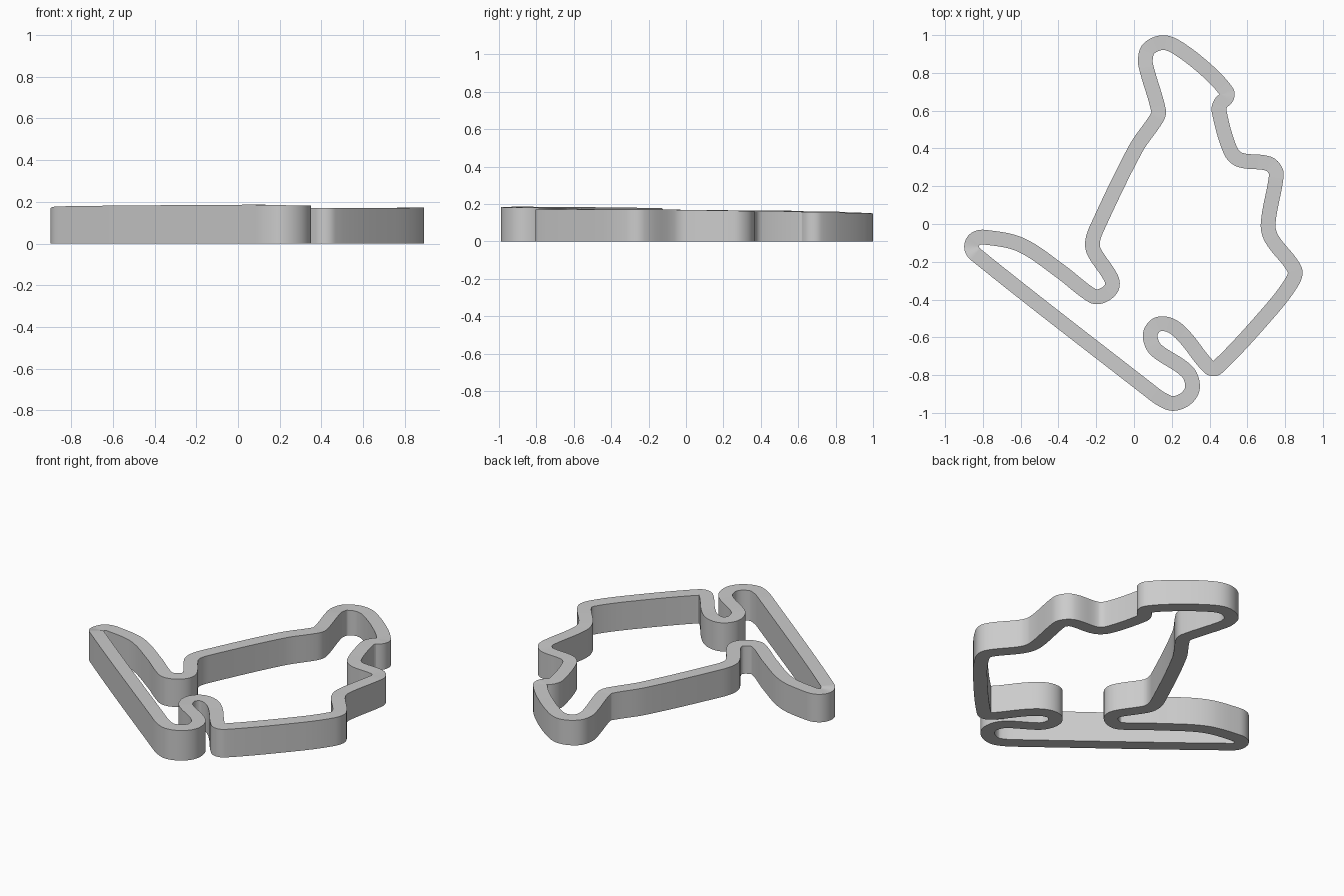
import bpy
import bmesh
from mathutils import Vector
from mathutils.geometry import interpolate_bezier

cube = bpy.data.objects.get("Cube")
if cube:
    bpy.data.objects.remove(cube, do_unlink=True)

HALF_WIDTH = 0.039
STEPS = 8

# Circuit centre line by section, clockwise: starting height, then points (in hundredths)
sections = {
    "back_bend": (15, [(16, 96), (25, 92), (40, 80), (49, 70)]),
    "kink": (15.8, [(49, 67), (46, 64), (45, 60), (51, 39), (56, 34)]),
    "right_corner": (16.2, [(71, 32), (75, 28), (75, 23), (71, 0), (73, -8)]),
    "right_bulge": (17.2, [(85, -24), (84, -30), (72, -46), (44, -76), (40, -76)]),
    "inner_hairpin": (17, [(27, -60), (20, -54), (13, -53), (9, -57), (9, -62), (12, -67)]),
    "front_hairpin": (18, [(28, -78), (31, -86), (28, -92), (21, -95), (15, -93)]),
    "long_straight": (18.6, [(8, -88), (-84, -16)]),
    "left_hairpin": (17, [(-86, -12), (-84, -8), (-79, -7), (-60, -11), (-39, -25)]),
    "left_bend": (17, [(-22, -38), (-17, -38), (-12, -34), (-12, -29), (-21, -15), (-22, -10)]),
    "back_straight": (16.8, [(-20, -3), (1, 40), (12, 56)]),
    "back_climb": (16.2, [(13, 60), (7, 81), (6, 87), (8, 93)]),
}

# Join the sections, blending each height into the next
points = []
parts = list(sections.values())
for i, (height, section) in enumerate(parts):
    following = parts[(i + 1) % len(parts)][0]
    for k, (x, y) in enumerate(section):
        z = height + (following - height) * k / len(section)
        points.append(Vector((x, y, z)) / 100)


def direction(line, i):
    """Unit direction of a closed line at point i."""
    return (line[(i + 1) % len(line)] - line[i - 1]).normalized()


# Smooth the closed line
path = []
for i, start in enumerate(points):
    j = (i + 1) % len(points)
    end = points[j]
    reach = (end - start).length / 3
    path += interpolate_bezier(start, start + direction(points, i) * reach,
                               end - direction(points, j) * reach, end, STEPS + 1)[:-1]

# Sweep a rectangular cross-section standing on the ground
bm = bmesh.new()
rings = []
for i, p in enumerate(path):
    d = direction(path, i)
    side = Vector((-d.y, d.x, 0)).normalized() * HALF_WIDTH
    outer, inner = p + side, p - side
    corners = (outer, inner, Vector((inner.x, inner.y, 0)), Vector((outer.x, outer.y, 0)))
    rings.append([bm.verts.new(c) for c in corners])
for i, ring in enumerate(rings):
    after = rings[(i + 1) % len(rings)]
    for k in range(4):
        n = (k + 1) % 4
        bm.faces.new((ring[k], after[k], after[n], ring[n]))
bmesh.ops.recalc_face_normals(bm, faces=bm.faces)

mesh = bpy.data.meshes.new("circuit_wall")
bm.to_mesh(mesh)
bm.free()
wall = bpy.data.objects.new("circuit_wall", mesh)
bpy.context.collection.objects.link(wall)

# Plain grey finish
grey = bpy.data.materials.new("light_grey")
grey.use_nodes = True
color = (0.6, 0.6, 0.6, 1)
grey.diffuse_color = color
grey.node_tree.nodes["Principled BSDF"].inputs["Base Color"].default_value = color
mesh.materials.append(grey)

bpy.ops.object.select_all(action="DESELECT")
wall.select_set(True)
bpy.context.view_layer.objects.active = wall
bpy.ops.object.shade_smooth_by_angle(angle=0.6)
